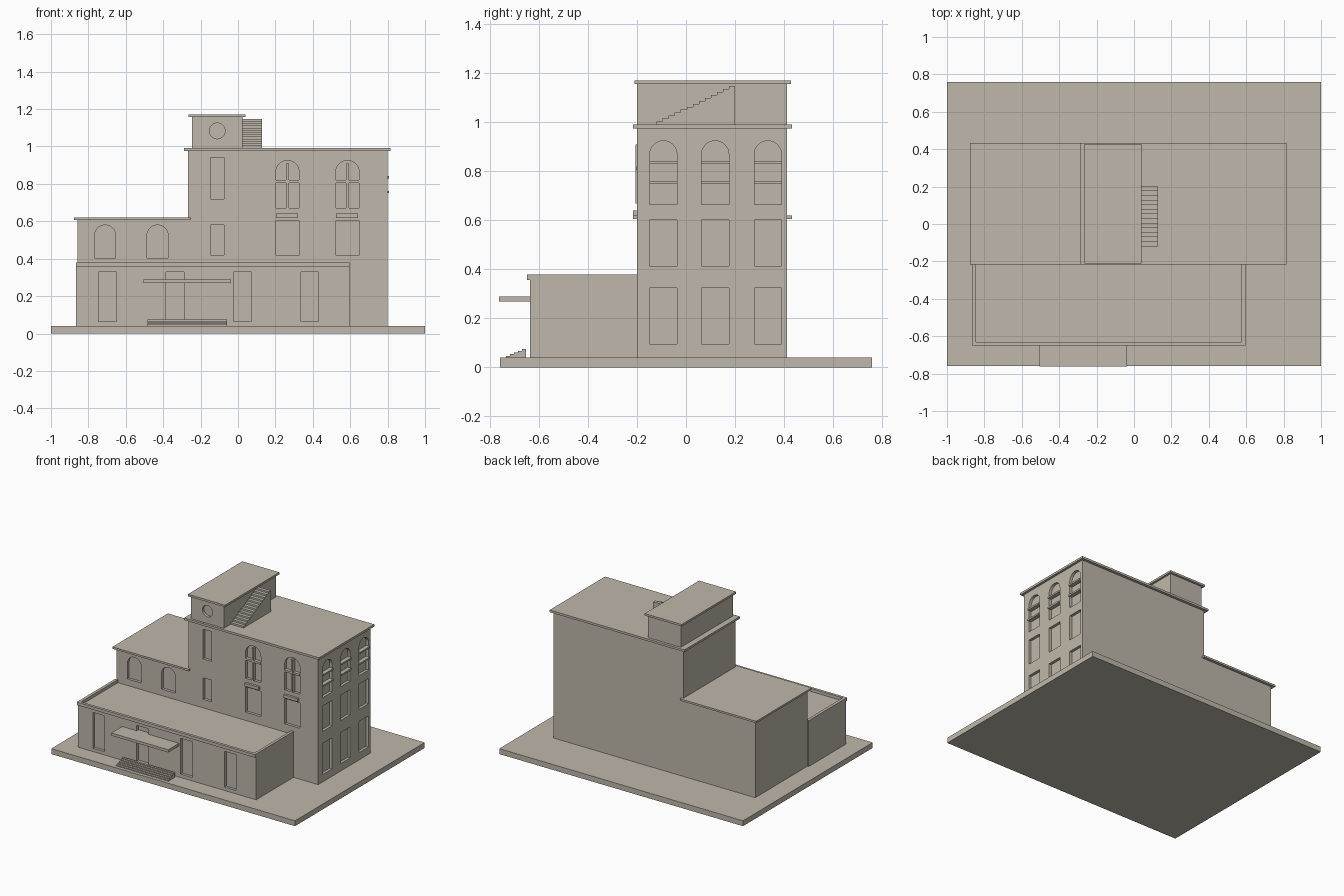
import bpy, bmesh, math
from mathutils import Vector

if "Cube" in bpy.data.objects:
    bpy.data.objects.remove(bpy.data.objects["Cube"])

stone = bpy.data.materials.new("warm_grey_stone")
stone.diffuse_color = (0.52, 0.475, 0.405, 1)
stone.use_nodes = True
stone.node_tree.nodes["Principled BSDF"].inputs["Base Color"].default_value = stone.diffuse_color


def make_object(name, bm):
    bmesh.ops.recalc_face_normals(bm, faces=bm.faces)
    mesh = bpy.data.meshes.new(name)
    bm.to_mesh(mesh)
    bm.free()
    mesh.materials.append(stone)
    ob = bpy.data.objects.new(name, mesh)
    bpy.context.collection.objects.link(ob)
    return ob


def add_prism(bm, outline, axis, a, b):
    """Extrude a 2D outline along an axis from a to b."""
    place = {"x": lambda u, v: (a, u, v),
             "y": lambda u, v: (u, a, v),
             "z": lambda u, v: (u, v, a)}[axis]
    face = bm.faces.new([bm.verts.new(place(u, v)) for u, v in outline])
    new = bmesh.ops.extrude_face_region(bm, geom=[face])["geom"]
    shift = Vector([b - a if c == axis else 0 for c in "xyz"])
    bmesh.ops.translate(bm, vec=shift,
                        verts=[g for g in new if isinstance(g, bmesh.types.BMVert)])


def rect(u0, u1, v0, v1):
    return [(u0, v0), (u1, v0), (u1, v1), (u0, v1)]


def arch(u0, u1, v0, v1, n=16):
    r, c = (u1 - u0) / 2, (u0 + u1) / 2
    return [(u0, v0), (u1, v0)] + [
        (c + r * math.cos(math.pi * i / n), v1 - r + r * math.sin(math.pi * i / n))
        for i in range(n + 1)]


def circle(u, v, r, n=32):
    return [(u + r * math.cos(math.tau * i / n), v + r * math.sin(math.tau * i / n))
            for i in range(n)]


def stairs(y0, y1, z0, z1, n):
    """Solid stepped side profile climbing towards +y."""
    run, rise = (y1 - y0) / n, (z1 - z0) / n
    pts = [(y1, z0), (y0, z0)]
    for i in range(n):
        pts += [(y0 + i * run, z0 + (i + 1) * rise),
                (y0 + (i + 1) * run, z0 + (i + 1) * rise)]
    return pts


def prism(name, outline, axis, a, b):
    bm = bmesh.new()
    add_prism(bm, outline, axis, a, b)
    return make_object(name, bm)


def box(name, x0, x1, y0, y1, z0, z1):
    return prism(name, rect(x0, x1, y0, y1), "z", z0, z1)


def recess(wall, openings):
    """Cut shallow openings (outline, axis, start, end) into a wall block."""
    bm = bmesh.new()
    for opening in openings:
        add_prism(bm, *opening)
    cutter = make_object("opening_cutter", bm)
    cutter.hide_render = True
    mod = wall.modifiers.new("openings", "BOOLEAN")
    mod.operation, mod.solver, mod.object = "DIFFERENCE", "EXACT", cutter
    bpy.context.view_layer.update()
    evaluated = wall.evaluated_get(bpy.context.evaluated_depsgraph_get())
    mesh = bpy.data.meshes.new_from_object(evaluated)
    wall.modifiers.clear()
    wall.data = mesh
    bpy.data.objects.remove(cutter)


DEPTH = 0.02
FRONT, BACK, SIDE = -0.20, 0.412, 0.798     # main wall planes
PORCH = -0.637                              # front wing wall plane


def front_cut(outline, y=FRONT):
    return (outline, "y", y - 0.05, y + DEPTH)


# Ground slab
box("ground_slab", -1, 1, -0.76, 0.76, 0, 0.04)

# Main tower with front and side windows
tower = box("main_tower", -0.268, SIDE, FRONT, BACK, 0.04, 0.976)
big_windows = [(0.202, 0.327), (0.523, 0.648)]
side_windows = [(-0.148, -0.037), (0.063, 0.175), (0.279, 0.39)]
cuts = [front_cut(rect(-0.146, -0.076, 0.72, 0.94)),
        front_cut(rect(-0.146, -0.076, 0.42, 0.58))]
for u0, u1 in big_windows:
    cuts += [front_cut(arch(u0, u1, 0.67, 0.925)),
             front_cut(rect(u0, u1, 0.418, 0.605))]
for u0, u1 in side_windows:
    for shape in (rect(u0, u1, 0.095, 0.325), rect(u0, u1, 0.415, 0.602),
                  arch(u0, u1, 0.665, 0.925)):
        cuts.append((shape, "x", SIDE + 0.05, SIDE - DEPTH))
recess(tower, cuts)
box("tower_roof", -0.29, 0.816, -0.217, 0.432, 0.976, 0.992)

# Mullions, crossbars and sills of the front tower windows
for u0, u1 in big_windows:
    c = (u0 + u1) / 2
    box("window_mullion", c - 0.007, c + 0.007, -0.206, FRONT + DEPTH, 0.67, 0.91)
    box("window_crossbar", u0, u1, -0.204, FRONT + DEPTH, 0.805, 0.82)
    box("window_sill", u0 + 0.002, u1 - 0.006, -0.217, FRONT, 0.618, 0.641)

# Crossbars of the side windows
for u0, u1 in side_windows:
    for z in (0.75, 0.83):
        box("side_crossbar", SIDE - DEPTH, 0.808, u0 - 0.002, u1 + 0.002, z, z + 0.012)

# Lower left wing
wing = box("left_wing", -0.857, -0.268, FRONT, BACK, 0.04, 0.606)
recess(wing, [front_cut(arch(u, u + 0.113, 0.405, 0.58)) for u in (-0.767, -0.487)])
box("left_wing_roof", -0.878, -0.252, -0.217, 0.432, 0.606, 0.62)

# Front wing with tall windows and a raised roof edge
porch = box("front_wing", -0.867, 0.595, PORCH, FRONT, 0.04, 0.357)
recess(porch, [front_cut(rect(u, u + 0.095, 0.065, 0.33), PORCH)
               for u in (-0.745, -0.385, -0.024, 0.336)])
prism("roof_parapet",
      [(-0.867, FRONT), (-0.867, -0.65), (0.595, -0.65), (0.595, FRONT),
       (0.575, FRONT), (0.575, -0.63), (-0.845, -0.63), (-0.845, FRONT)],
      "z", 0.357, 0.38)

# Entrance canopy and steps
box("entrance_canopy", -0.505, -0.038, -0.763, PORCH + DEPTH, 0.27, 0.29)
prism("entrance_steps", stairs(-0.735, -0.654, 0.04, 0.075, 5), "x", -0.485, -0.058)

# Rooftop room with round window, and its outside stair
room = box("rooftop_room", -0.247, 0.024, FRONT, BACK, 0.992, 1.157)
recess(room, [front_cut(circle(-0.111, 1.083, 0.042))])
box("rooftop_room_roof", -0.264, 0.04, -0.21, 0.428, 1.157, 1.172)
prism("rooftop_stair", stairs(-0.12, 0.2, 0.992, 1.148, 13), "x", 0.024, 0.129)
